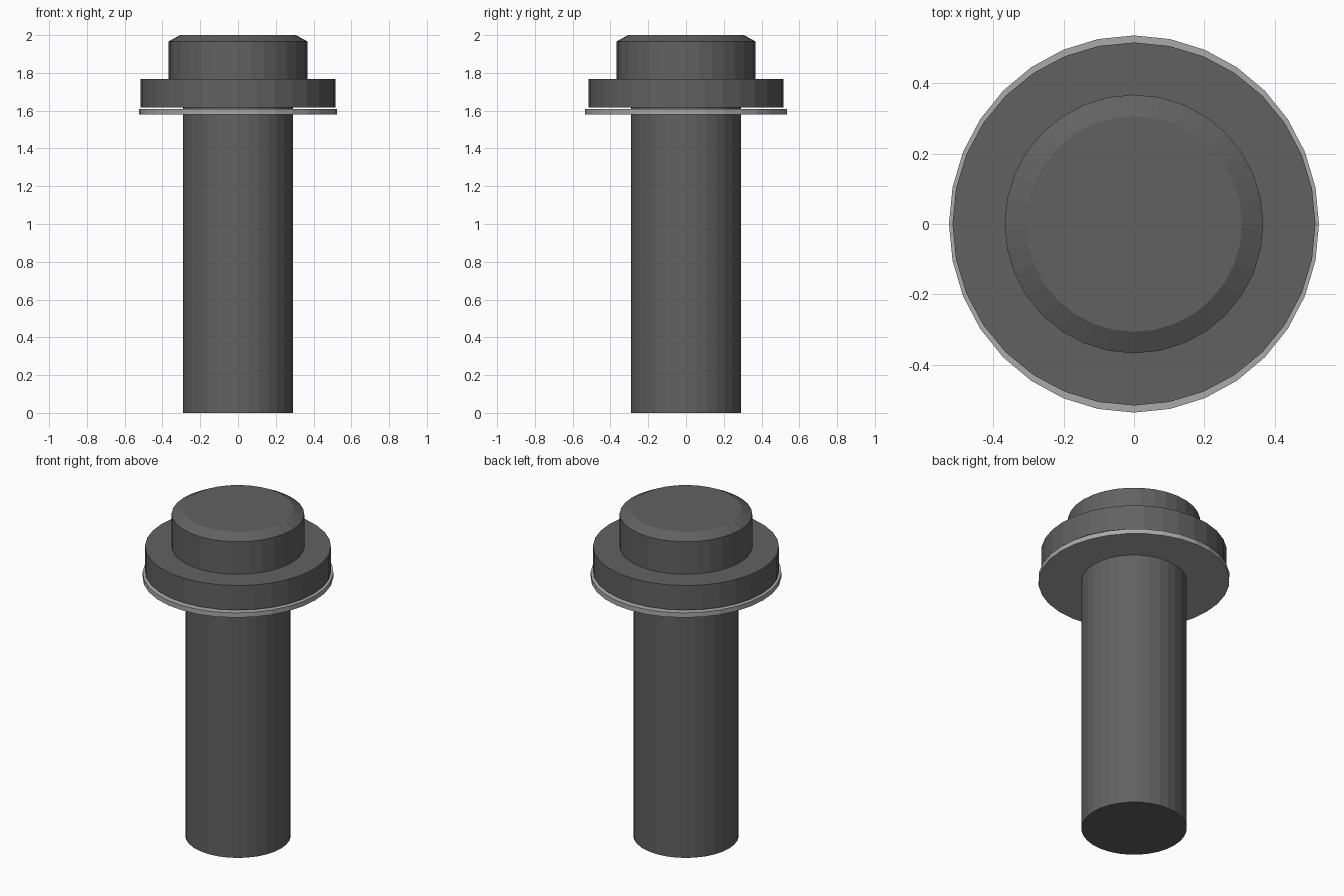
import bpy, bmesh
from math import cos, sin, tau

if "Cube" in bpy.data.objects:
    bpy.data.objects.remove(bpy.data.objects["Cube"])

SIDES = 32


def material(name, value):
    mat = bpy.data.materials.new(name)
    mat.diffuse_color = (value, value, value, 1)
    mat.use_nodes = True
    mat.node_tree.nodes["Principled BSDF"].inputs["Base Color"].default_value = mat.diffuse_color
    return mat


def lathe(name, profile, mat, scale_y=1.0):
    """Closed solid turned around z from (radius, height) points, bottom to top."""
    bm = bmesh.new()
    rings = [[bm.verts.new((r * cos(tau * i / SIDES), r * sin(tau * i / SIDES) * scale_y, z))
              for i in range(SIDES)] for r, z in profile]
    for low, high in zip(rings, rings[1:]):
        for i in range(SIDES):
            j = (i + 1) % SIDES
            bm.faces.new((low[i], low[j], high[j], high[i]))
    bm.faces.new(rings[0][::-1])
    bm.faces.new(rings[-1])
    mesh = bpy.data.meshes.new(name)
    bm.to_mesh(mesh)
    bm.free()
    mesh.materials.append(mat)
    obj = bpy.data.objects.new(name, mesh)
    bpy.context.collection.objects.link(obj)
    return obj


dark = material("dark_grey", 0.12)
light = material("light_grey", 0.4)

# One turned body: shaft, wide flange, chamfered cap
lathe("button_body", [(0.292, 0), (0.292, 1.618), (0.515, 1.618), (0.515, 1.768),
                      (0.367, 1.768), (0.367, 1.967), (0.306, 2.0)], dark)

# Thin, slightly oval washer just below the flange
lathe("washer", [(0.525, 1.58), (0.525, 1.609)], light, 0.535 / 0.525)
